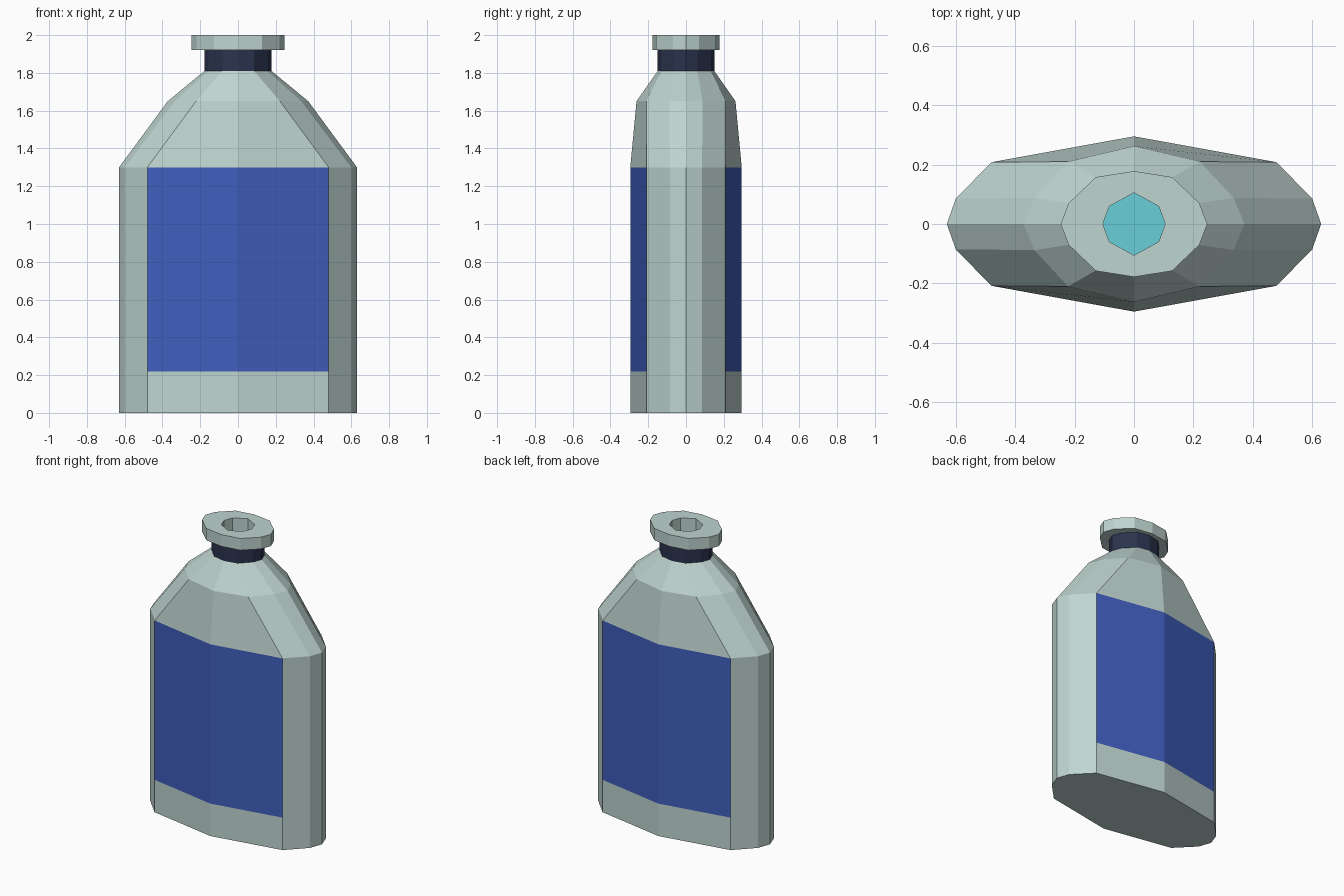
import bpy, bmesh

if "Cube" in bpy.data.objects:
    bpy.data.objects.remove(bpy.data.objects["Cube"])


def material(name, rgb):
    m = bpy.data.materials.new(name)
    m.diffuse_color = (*rgb, 1)
    m.use_nodes = True
    m.node_tree.nodes["Principled BSDF"].inputs["Base Color"].default_value = m.diffuse_color
    return m


glass = material("pale glass", (0.52, 0.66, 0.63))
blue = material("blue label", (0.051, 0.112, 0.51))
dark = material("dark navy", (0.024, 0.034, 0.078))
teal = material("teal liquid", (0.14, 0.61, 0.69))


def ring(q, z):
    """12-sided outline from a quarter profile running from +y to +x."""
    a, b, c, d = q
    right = [a, b, c, d, (c[0], -c[1]), (b[0], -b[1]), (a[0], -a[1])]
    left = [(-x, y) for x, y in reversed(right[1:-1])]
    return [(x, y, z) for x, y in right + left]


def loft(name, rings, mats, cap_start=False, cap_end=False):
    bm = bmesh.new()
    loops = [[bm.verts.new(p) for p in r] for r in rings]
    n = len(loops[0])
    for lo, hi in zip(loops, loops[1:]):
        for i in range(n):
            j = (i + 1) % n
            bm.faces.new((lo[j], lo[i], hi[i], hi[j]))
    if cap_start:
        bm.faces.new(loops[0])
    if cap_end:
        bm.faces.new(loops[-1][::-1])
    bm.normal_update()
    me = bpy.data.meshes.new(name)
    bm.to_mesh(me)
    bm.free()
    for m in mats:
        me.materials.append(m)
    ob = bpy.data.objects.new(name, me)
    bpy.context.collection.objects.link(ob)
    return ob


# Quarter outlines of the cross-sections
BODY = [(0, 0.295), (0.48, 0.208), (0.6, 0.085), (0.63, 0)]
SHOULDER = [(0, 0.262), (0.222, 0.21), (0.335, 0.088), (0.372, 0)]
NECK = [(0, 0.15), (0.085, 0.132), (0.155, 0.06), (0.178, 0)]
LIP = [(0, 0.178), (0.128, 0.158), (0.22, 0.07), (0.247, 0)]
HOLE = [(0, 0.105), (0.042, 0.082), (0.083, 0.06), (0.105, 0)]

# Glass body, with a label on the broad front and back faces
body = loft("bottle_body", [ring(BODY, 0), ring(BODY, 0.22), ring(BODY, 1.3),
                            ring(SHOULDER, 1.65), ring(NECK, 1.81)],
            [glass, blue], cap_start=True)
for f in body.data.polygons:
    if abs(f.normal.y) > 0.9 and 0.22 < f.center.z < 1.3:
        f.material_index = 1

# Dark neck band
loft("neck_band", [ring(NECK, 1.81), ring(NECK, 1.92)], [dark])

# Lip with an open mouth running down inside the neck
loft("lip", [ring(HOLE, 1.92), ring(LIP, 1.92), ring(LIP, 2.0),
             ring(HOLE, 2.0), ring(HOLE, 1.72)], [glass])

# Liquid surface at the bottom of the mouth
loft("liquid", [ring(HOLE, 1.70), ring(HOLE, 1.72)], [teal],
     cap_start=True, cap_end=True)
